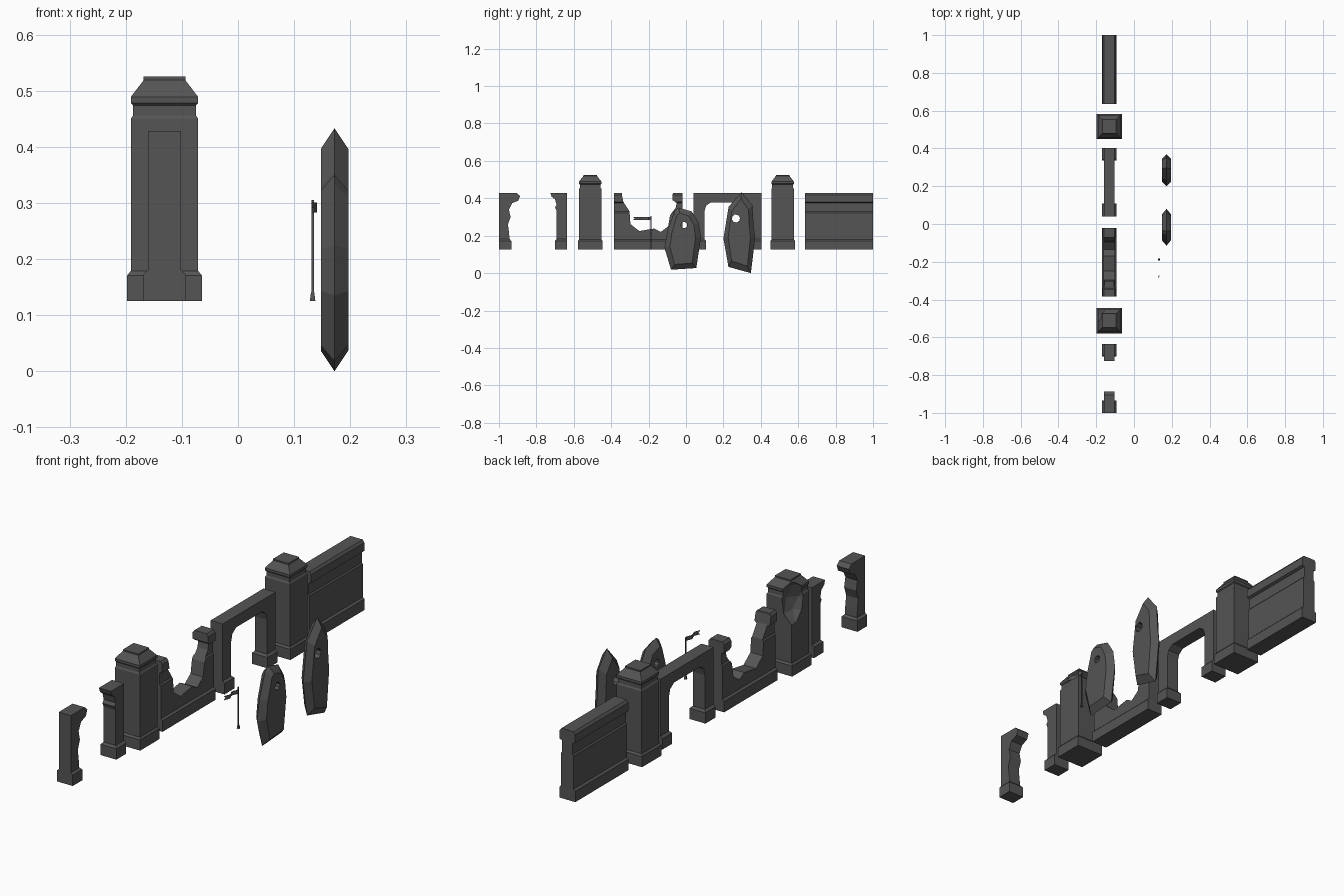
import bpy, bmesh, math
from mathutils import Vector

if "Cube" in bpy.data.objects:
    bpy.data.objects.remove(bpy.data.objects["Cube"])

CX = -0.131    # centre line of the wall row
Z0 = 0.125     # foot of the wall row

STONE = bpy.data.materials.new("dark_stone")
STONE.diffuse_color = (.09, .09, .09, 1)
STONE.use_nodes = True
STONE.node_tree.nodes["Principled BSDF"].inputs["Base Color"].default_value = STONE.diffuse_color


def finish(name, bm):
    bmesh.ops.recalc_face_normals(bm, faces=bm.faces)
    me = bpy.data.meshes.new(name)
    bm.to_mesh(me)
    bm.free()
    me.materials.append(STONE)
    ob = bpy.data.objects.new(name, me)
    bpy.context.collection.objects.link(ob)
    return ob


def prism(name, pts, a, b, axis):
    """Extrude a (x,z) profile along y, or a (y,z) profile along x."""
    bm = bmesh.new()
    at = (lambda p, t: (t, p[0], p[1])) if axis == 'X' else (lambda p, t: (p[0], t, p[1]))
    lo = [bm.verts.new(at(p, a)) for p in pts]
    hi = [bm.verts.new(at(p, b)) for p in pts]
    bm.faces.new(lo)
    bm.faces.new(hi)
    for i in range(len(pts)):
        j = (i + 1) % len(pts)
        bm.faces.new((lo[i], lo[j], hi[j], hi[i]))
    return finish(name, bm)


def stack(name, cx, cy, rings):
    """Rectangular rings (half x, y min, y max, z) joined upward."""
    bm = bmesh.new()
    prev = None
    for hx, y0, y1, z in rings:
        ring = [bm.verts.new((cx + sx * hx, cy + y, z))
                for sx, y in ((-1, y0), (1, y0), (1, y1), (-1, y1))]
        if prev:
            for i in range(4):
                bm.faces.new((prev[i], prev[(i + 1) % 4], ring[(i + 1) % 4], ring[i]))
        else:
            bm.faces.new(ring)
        prev = ring
    bm.faces.new(prev)
    return finish(name, bm)


def cut(ob, cutter):
    m = ob.modifiers.new("cut", 'BOOLEAN')
    m.operation, m.object, m.solver = 'DIFFERENCE', cutter, 'EXACT'
    cutter.hide_render = True
    bpy.context.view_layer.objects.active = ob
    bpy.ops.object.modifier_apply(modifier=m.name)
    bpy.data.objects.remove(cutter)


# Moulded wall sections
half = [(.038, Z0), (.038, .172), (.030, .180), (.030, .322), (.025, .328),
        (.025, .376), (.037, .381), (.037, .417), (.029, .428)]
profile = [(CX + x, z) for x, z in half] + [(CX - x, z) for x, z in reversed(half)]
prism("solid_wall", profile, .635, 1.0, 'Y')
broken = prism("broken_wall", profile, -.385, -.02, 'Y')
gap = [(-.343, .5), (-.343, .42), (-.335, .38), (-.302, .33), (-.297, .262), (-.25, .225),
       (-.17, .238), (-.135, .22), (-.095, .25), (-.085, .31), (-.055, .35), (-.05, .375),
       (-.072, .39), (-.068, .5)]
cut(broken, prism("gap_cutter", gap, CX - .1, CX + .1, 'X'))


# Archway pieces: upper outline plus a wider plinth under each leg
def foot(name, y0, y1, slope0, slope1):
    stack(name, CX, 0, [(.038, y0, y1, Z0), (.038, y0, y1, .172),
                        (.029, y0 + slope0, y1 - slope1, .181)])


arch = [(.04, .17), (.04, .428), (.403, .428), (.403, .17), (.345, .17), (.345, .33),
        (.337, .36), (.31, .378), (.133, .378), (.107, .36), (.099, .33), (.099, .17)]
prism("archway", arch, CX - .029, CX + .029, 'X')
foot("archway_foot_a", .04, .108, 0, .008)
foot("archway_foot_b", .336, .403, .008, 0)

left = [(-1, .17), (-1, .428), (-.905, .428), (-.887, .412), (-.897, .387), (-.93, .374),
        (-.947, .34), (-.938, .30), (-.952, .26), (-.946, .215), (-.943, .17)]
prism("broken_arch_left", left, CX - .029, CX + .029, 'X')
foot("broken_arch_left_foot", -1, -.934, 0, .008)
right = [(-.635, .17), (-.635, .428), (-.725, .428), (-.718, .408), (-.70, .395), (-.692, .365),
         (-.70, .352), (-.693, .335), (-.693, .17)]
prism("broken_arch_right", right, CX - .029, CX + .029, 'X')
foot("broken_arch_right_foot", -.701, -.635, .008, 0)

# Pillars with stepped, sloped caps
steps = [(.0665, Z0), (.0665, .171), (.060, .179), (.060, .450), (.056, .456), (.056, .474),
         (.060, .478), (.060, .489), (.037, .519), (.037, .525)]
rings = [(h, -h, h, z) for h, z in steps]
stack("pillar", CX, .517, rings)
chipped = stack("chipped_pillar", CX, -.512, rings)

# Broad, rough bite out of one pillar corner
bm = bmesh.new()
bmesh.ops.create_icosphere(bm, subdivisions=2, radius=1)
for v in bm.verts:
    v.co = Vector((-.222 + v.co.x * .082, -.455 + v.co.y * .085, .44 + v.co.z * .11))
cut(chipped, finish("chip_cutter", bm))


# Standing shields: sharp outline at mid depth, inset flat front and back
def shield(name, outline, hole, r):
    cx, t = .172, .0245
    ys, zs = [p[0] for p in outline], [p[1] for p in outline]
    cy, cz = (min(ys) + max(ys)) / 2, (min(zs) + max(zs)) / 2
    bm = bmesh.new()
    loops = []
    for dx, sy, sz in ((-t, .70, .83), (0, 1, 1), (t, .70, .83)):
        loops.append([bm.verts.new((cx + dx, cy + (y - cy) * sy, cz + (z - cz) * sz))
                      for y, z in outline])
    n = len(outline)
    for a, b in zip(loops, loops[1:]):
        for i in range(n):
            bm.faces.new((a[i], a[(i + 1) % n], b[(i + 1) % n], b[i]))
    bm.faces.new(loops[0])
    bm.faces.new(loops[2])
    ob = finish(name, bm)
    ring = [(hole[0] + r * math.cos(k * math.tau / 8 + .2),
             hole[1] + r * math.sin(k * math.tau / 8 + .2)) for k in range(8)]
    cut(ob, prism("hole_cutter", ring, cx - .1, cx + .1, 'X'))


shield("short_shield", [(-.04, .35), (.03, .33), (.068, .27), (.08, .19), (.055, .027),
                        (-.08, .018), (-.115, .135), (-.10, .225), (-.06, .335)], (-.01, .257), .017)
shield("tall_shield", [(.297, .433), (.355, .364), (.362, .25), (.370, .19), (.347, 0),
                       (.227, .033), (.2, .185), (.228, .355)], (.267, .292), .022)

# Small flag: pole with flared foot, and a waving forked pennant
PX, PY = .133, -.187
p = .0022
stack("flag_pole", PX, PY, [(h, -h, h, z) for h, z in
                            ((.005, Z0), (.003, .14), (p, .142), (p, .305))])
bm = bmesh.new()
rows = []
for i in range(9):
    s = i / 8
    x = PX + .003 + .005 * math.sin(s * 11)
    tail = .012 if i == 8 else 0
    rows.append([bm.verts.new((x, PY - .098 * s + (tail if k == 1 else 0), .283 + .009 * k))
                 for k in range(3)])
for a, b in zip(rows, rows[1:]):
    for k in range(2):
        bm.faces.new((a[k], b[k], b[k + 1], a[k + 1]))
finish("flag_pennant", bm)
